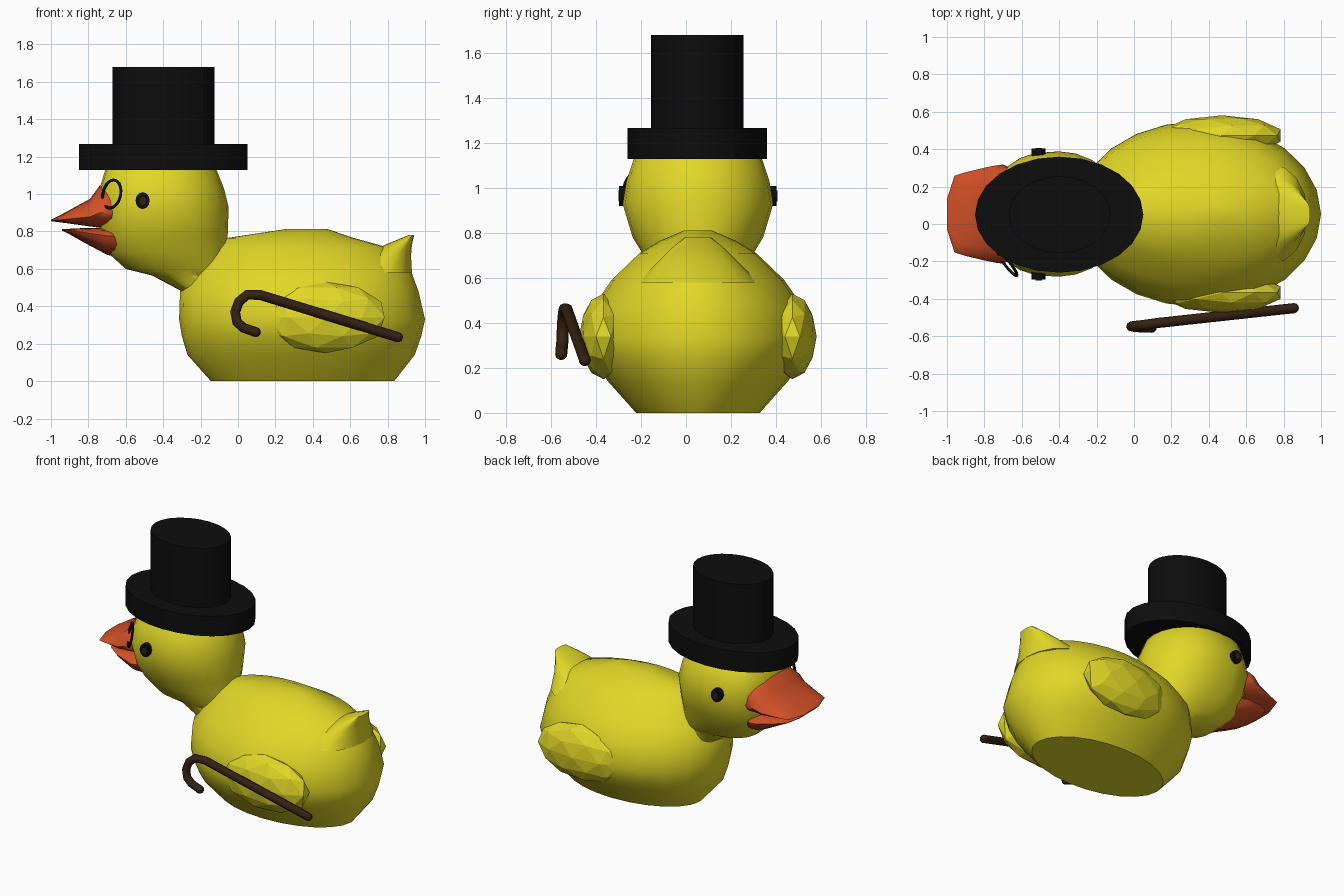
import bpy, bmesh, math
from mathutils import Vector, Matrix

if "Cube" in bpy.data.objects:
    bpy.data.objects.remove(bpy.data.objects["Cube"])

CY = 0.053  # symmetry plane of the bird


def material(name, rgb):
    m = bpy.data.materials.new(name)
    m.diffuse_color = (*rgb, 1)
    m.use_nodes = True
    m.node_tree.nodes["Principled BSDF"].inputs["Base Color"].default_value = m.diffuse_color
    return m


YELLOW = material("yellow", (0.75, 0.68, 0.02))
ORANGE = material("orange", (0.65, 0.08, 0.02))
BLACK = material("black", (0.004, 0.004, 0.004))
BROWN = material("dark brown", (0.035, 0.015, 0.006))


def finish(name, bm, mat, smooth=45):
    bmesh.ops.recalc_face_normals(bm, faces=bm.faces)
    me = bpy.data.meshes.new(name)
    bm.to_mesh(me)
    bm.free()
    me.materials.append(mat)
    ob = bpy.data.objects.new(name, me)
    bpy.context.collection.objects.link(ob)
    if smooth:
        bpy.ops.object.select_all(action='DESELECT')
        ob.select_set(True)
        bpy.context.view_layer.objects.active = ob
        bpy.ops.object.shade_smooth_by_angle(angle=math.radians(smooth))
    return ob


def loft(name, rings, mat, smooth=45):
    bm = bmesh.new()
    loops = [[bm.verts.new(p) for p in r] for r in rings]
    for a, b in zip(loops, loops[1:]):
        for i in range(len(a)):
            j = (i + 1) % len(a)
            bm.faces.new((a[i], a[j], b[j], b[i]))
    bm.faces.new(loops[0])
    bm.faces.new(loops[-1])
    return finish(name, bm, mat, smooth)


def power(v, n):
    return math.copysign(abs(v) ** (2 / n), v)


def stack(name, slices, mat, seg=24, blunt=2.0, smooth=45, cy=CY):
    """Horizontal slices: z, min x, max x, half width. Blunt squares the -x end."""
    rings = []
    for z, x0, x1, hw in slices:
        ring = []
        for i in range(seg):
            a = 2 * math.pi * i / seg
            c, s = math.cos(a), math.sin(a)
            n = blunt if c < 0 else 2.0
            ring.append(((x0 + x1) / 2 + (x1 - x0) / 2 * power(c, n), cy + hw * power(s, n), z))
        rings.append(ring)
    return loft(name, rings, mat, smooth)


def bill(name, sections, low, seg=16):
    """Cross sections along x: x, half width, bottom z, top z; low = widest height share."""
    rings = []
    for x, hw, zb, zt in sections:
        mid = zb + low * (zt - zb)
        ring = []
        for i in range(seg):
            a = 2 * math.pi * i / seg
            s = math.sin(a)
            ring.append((x, CY + hw * math.cos(a), mid + s * ((zt - mid) if s > 0 else (mid - zb))))
        rings.append(ring)
    return loft(name, rings, ORANGE, 50)


def disc(name, centre, rx, rz, depth, mat, seg=12):
    bm = bmesh.new()
    m = Matrix.Translation(centre) @ Matrix.Diagonal((rx, 1, rz, 1)) @ Matrix.Rotation(math.pi / 2, 4, 'X')
    bmesh.ops.create_cone(bm, cap_ends=True, segments=seg, radius1=1, radius2=1, depth=depth, matrix=m)
    return finish(name, bm, mat, 40)


def tube(name, points, radius, mat, cyclic=False):
    cu = bpy.data.curves.new(name, 'CURVE')
    cu.dimensions = '3D'
    cu.bevel_depth = radius
    cu.bevel_resolution = 2
    cu.use_fill_caps = True
    sp = cu.splines.new('POLY')
    sp.points.add(len(points) - 1)
    for p, co in zip(sp.points, points):
        p.co = (*co, 1)
    sp.use_cyclic_u = cyclic
    sp.use_smooth = True
    cu.materials.append(mat)
    ob = bpy.data.objects.new(name, cu)
    bpy.context.collection.objects.link(ob)
    return ob


# Body, flat underneath
stack("body", [
    (0.00, -0.145, 0.835, 0.275), (0.14, -0.27, 0.945, 0.40), (0.24, -0.30, 0.98, 0.465),
    (0.33, -0.315, 1.0, 0.495), (0.48, -0.31, 0.965, 0.46), (0.59, -0.24, 0.925, 0.385),
    (0.71, -0.14, 0.82, 0.26), (0.765, -0.06, 0.62, 0.17), (0.812, 0.25, 0.48, 0.06)], YELLOW)

# Upturned tail
stack("tail", [
    (0.58, 0.52, 0.93, 0.27), (0.67, 0.66, 0.925, 0.18), (0.73, 0.79, 0.93, 0.12),
    (0.78, 0.91, 0.942, 0.06)], YELLOW, 16)

# Head and neck
stack("head", [
    (0.48, -0.30, 0.00, 0.14), (0.565, -0.46, -0.06, 0.15), (0.60, -0.60, -0.05, 0.19),
    (0.69, -0.70, -0.055, 0.235), (0.78, -0.735, -0.055, 0.29), (0.93, -0.755, -0.05, 0.335),
    (1.03, -0.74, -0.075, 0.318), (1.13, -0.71, -0.115, 0.285), (1.22, -0.6, -0.2, 0.2)],
    YELLOW, 24, 2.6)

# Upper and lower bill
bill("upper_bill", [
    (-0.60, 0.22, 0.82, 1.06), (-0.70, 0.265, 0.82, 1.06), (-0.74, 0.26, 0.82, 1.045),
    (-0.79, 0.25, 0.827, 0.975), (-0.90, 0.224, 0.842, 0.915), (-0.96, 0.205, 0.85, 0.882),
    (-1.0, 0.08, 0.855, 0.863)], 0.35)
bill("lower_bill", [
    (-0.58, 0.18, 0.65, 0.82), (-0.70, 0.23, 0.675, 0.82), (-0.83, 0.20, 0.745, 0.818),
    (-0.91, 0.15, 0.79, 0.814), (-0.94, 0.07, 0.805, 0.812)], 0.7)

for side, label in ((-1, "front"), (1, "back")):
    # Faceted wing bulging from the flank
    bm = bmesh.new()
    bmesh.ops.create_icosphere(bm, subdivisions=2, radius=1, matrix=Matrix.Translation(
        (0.47, CY + side * 0.42, 0.34)) @ Matrix.Diagonal((0.33, 0.108, 0.19, 1)))
    finish(label + "_wing", bm, YELLOW, 0)
    # Eye with pupil
    disc(label + "_eye", (-0.51, CY + side * 0.33, 0.965), 0.038, 0.045, 0.04, BLACK)
    disc(label + "_pupil", (-0.508, CY + side * 0.333, 0.965), 0.02, 0.024, 0.042, BROWN, 6)

# Top hat
stack("hat_brim", [(1.13, -0.85, 0.05, 0.31), (1.268, -0.85, 0.05, 0.31)], BLACK, cy=0.05)
stack("hat_crown", [(1.25, -0.67, -0.125, 0.206), (1.68, -0.67, -0.125, 0.206)], BLACK, cy=0.05)

# Monocle ring turned toward the bill
across = Vector((-0.048, 0.06, 0))
ring = [Vector((-0.675, -0.215, 1.0)) + across * math.cos(t) + Vector((0.01, 0.01, 0.075)) * math.sin(t)
        for t in (2 * math.pi * i / 24 for i in range(24))]
tube("monocle", ring, 0.008, BLACK, True)

# Walking cane with rounded ends
path = [(0.855, -0.45, 0.235), (0.12, -0.53, 0.46), (0.05, -0.54, 0.462), (0.005, -0.545, 0.425),
        (-0.015, -0.548, 0.37), (-0.005, -0.55, 0.315), (0.03, -0.553, 0.285), (0.095, -0.555, 0.262)]
tube("cane", path, 0.027, BROWN)
for end, label in ((path[0], "foot"), (path[-1], "tip")):
    bm = bmesh.new()
    bmesh.ops.create_uvsphere(bm, u_segments=12, v_segments=8, radius=0.027, matrix=Matrix.Translation(end))
    finish("cane_" + label, bm, BROWN)
